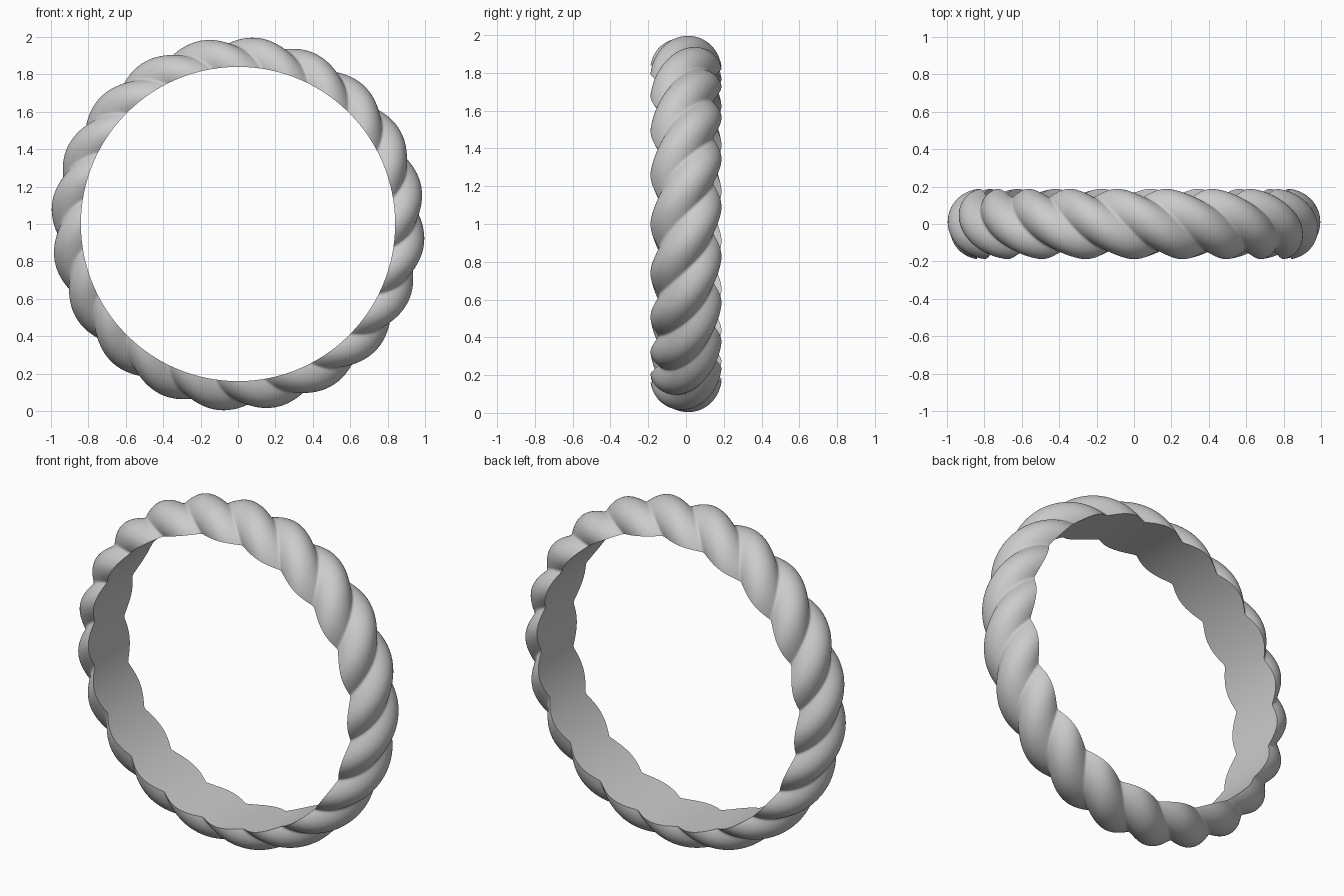
import bpy, bmesh, math

if "Cube" in bpy.data.objects:
    bpy.data.objects.remove(bpy.data.objects["Cube"])

CORE, BORE = 0.81, 0.84          # rope centre radius, inner bore radius
STRANDS, LOBES = 3, 20           # strands in the rope, bulges round the ring
OFFSET, STRAND = 0.065, 0.125    # strand centre offset and strand radius
PHASE = math.radians(12)         # ring angle of the first outer crest
RINGS, COLS = 720, 56
BLEND = 0.004                    # softness of the grooves


def rope_radius(theta, phi):
    """Radius of the twisted three-strand section at tube angle phi."""
    twist = (theta - PHASE) * LOBES / STRANDS
    total = 0.0
    for j in range(STRANDS):
        a = phi - twist - j * math.tau / STRANDS
        r = OFFSET * math.cos(a) + math.sqrt(STRAND**2 - (OFFSET * math.sin(a))**2)
        total += math.exp((r - 0.19) / BLEND)
    return 0.19 + BLEND * math.log(total)


def rim_angle(theta, side):
    """Tube angle where the rope meets the bore on the given side."""
    lo, hi = 0.8, math.pi / 2
    for _ in range(30):
        mid = (lo + hi) / 2
        if rope_radius(theta, side * mid) * math.cos(mid) > BORE - CORE:
            lo = mid
        else:
            hi = mid
    return side * lo


# Twisted rope outside, flat bore inside
bm = bmesh.new()
rows = []
for i in range(RINGS):
    th = math.tau * i / RINGS
    a, b = rim_angle(th, -1), rim_angle(th, 1)
    row = []
    for k in range(COLS + 1):
        phi = a + (b - a) * k / COLS
        rho = rope_radius(th, phi)
        r = CORE + rho * math.cos(phi)
        row.append(bm.verts.new((r * math.cos(th), rho * math.sin(phi), 1 + r * math.sin(th))))
    rows.append(row)
for i in range(RINGS):
    p, q = rows[i], rows[(i + 1) % RINGS]
    for k in range(COLS):
        bm.faces.new((p[k], p[k + 1], q[k + 1], q[k]))
    bm.faces.new((p[COLS], p[0], q[0], q[COLS]))
bmesh.ops.recalc_face_normals(bm, faces=bm.faces)

mesh = bpy.data.meshes.new("rope_ring")
bm.to_mesh(mesh)
bm.free()
ring = bpy.data.objects.new("rope_ring", mesh)
bpy.context.collection.objects.link(ring)

# Plain grey metal
grey = bpy.data.materials.new("light_grey")
grey.diffuse_color = (0.6, 0.6, 0.6, 1)
grey.use_nodes = True
grey.node_tree.nodes["Principled BSDF"].inputs["Base Color"].default_value = grey.diffuse_color
mesh.materials.append(grey)

bpy.context.view_layer.objects.active = ring
ring.select_set(True)
bpy.ops.object.shade_smooth_by_angle(angle=math.radians(40))
